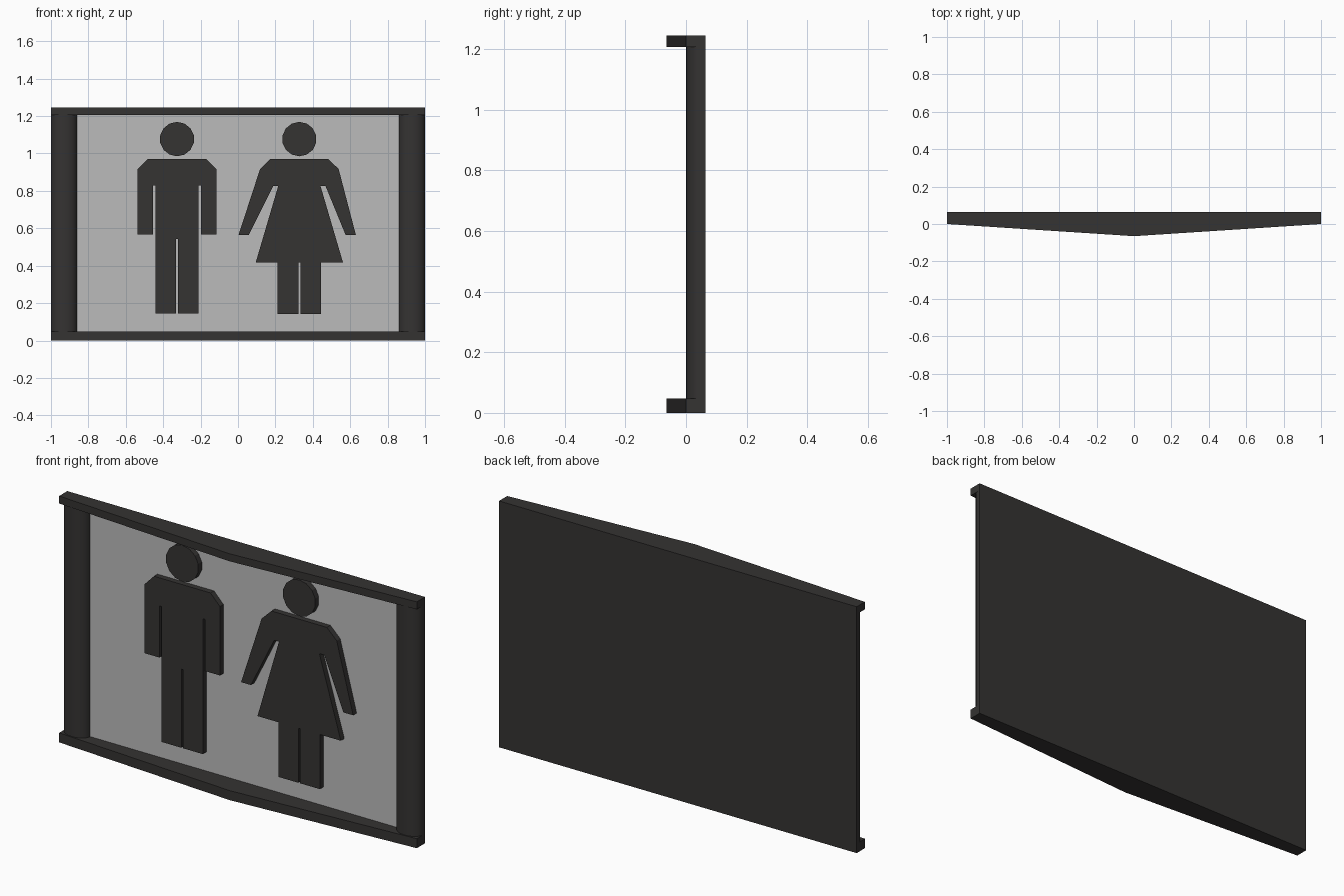
import bpy, bmesh, math
from mathutils import Vector

if "Cube" in bpy.data.objects:
    bpy.data.objects.remove(bpy.data.objects["Cube"])


def material(name, rgb):
    m = bpy.data.materials.new(name)
    m.diffuse_color = (*rgb, 1)
    m.use_nodes = True
    m.node_tree.nodes["Principled BSDF"].inputs["Base Color"].default_value = m.diffuse_color
    return m


DARK = material("dark_metal", (0.035, 0.033, 0.032))
LIGHT = material("light_sheet", (0.5, 0.5, 0.5))


def prism(name, points, depth, mat=DARK):
    """Extrude a closed 3D outline along the depth vector."""
    bm = bmesh.new()
    face = bm.faces.new([bm.verts.new(p) for p in points])
    ext = bmesh.ops.extrude_face_region(bm, geom=[face], use_keep_orig=True)
    moved = [v for v in ext["geom"] if isinstance(v, bmesh.types.BMVert)]
    bmesh.ops.translate(bm, vec=Vector(depth), verts=moved)
    bmesh.ops.recalc_face_normals(bm, faces=bm.faces)
    mesh = bpy.data.meshes.new(name)
    bm.to_mesh(mesh)
    bm.free()
    mesh.materials.append(mat)
    ob = bpy.data.objects.new(name, mesh)
    bpy.context.collection.objects.link(ob)
    return ob


def plan(pts, z):
    return [(x, y, z) for x, y in pts]


LOW, HIGH = 0.048, 1.207      # inner edges of the rails
SHEET_Y = 0.048               # front of the pale sheet

# Shallow pointed rails at top and bottom
rail = [(-1, 0.065), (-1, 0), (0, -0.065), (1, 0), (1, 0.065)]
prism("bottom_rail", plan(rail, 0), (0, 0, LOW))
prism("top_rail", plan(rail, HIGH), (0, 0, 1.245 - HIGH))

# Back panel and pale sheet
back = [(-1, 0.05), (1, 0.05), (1, 0.065), (-1, 0.065)]
prism("back_panel", plan(back, LOW), (0, 0, HIGH - LOW))
sheet = [(-0.87, SHEET_Y), (0.87, SHEET_Y), (0.87, 0.05), (-0.87, 0.05)]
prism("pale_sheet", plan(sheet, LOW), (0, 0, HIGH - LOW), LIGHT)

# Half-round side posts
for side, cx in (("left", -0.93), ("right", 0.93)):
    arc = [(cx + 0.07 * math.cos(math.pi * i / 12),
            0.05 - 0.05 * math.sin(math.pi * i / 12)) for i in range(13)]
    post = prism(side + "_post", plan(arc, LOW), (0, 0, HIGH - LOW))
    bpy.context.view_layer.objects.active = post
    post.select_set(True)
    bpy.ops.object.shade_smooth_by_angle(angle=math.radians(35))
    post.select_set(False)


def figure(name, cx, right, left=None):
    """Raised figure: outline given from shoulder to crotch on each side."""
    left = left or right
    outline = right + [(-x, z) for x, z in reversed(left)]
    depth = (0, SHEET_Y - 0.02, 0)
    prism(name + "_body", [(cx + x, 0.02, z) for x, z in outline], depth)
    head = [(cx + 0.092 * math.sin(math.tau * i / 14), 0.02,
             1.077 + 0.092 * math.cos(math.tau * i / 14)) for i in range(14)]
    prism(name + "_head", head, depth)


# Man with straight arms
figure("man", -0.326, [
    (0.158, 0.97), (0.211, 0.915), (0.211, 0.567), (0.128, 0.567),
    (0.128, 0.828), (0.115, 0.828), (0.115, 0.144), (0.005, 0.144),
    (0.005, 0.542)])


# Woman with slanted arms and skirt; her hands differ slightly in reach
def woman_side(hand_outer, hand_inner):
    return [(0.155, 0.97), (0.21, 0.917), (hand_outer, 0.565),
            (hand_inner, 0.565), (0.14, 0.826), (0.113, 0.826),
            (0.233, 0.418), (0.116, 0.418), (0.116, 0.142),
            (0.005, 0.142), (0.005, 0.418)]


figure("woman", 0.328, woman_side(0.302, 0.247), woman_side(0.325, 0.27))
